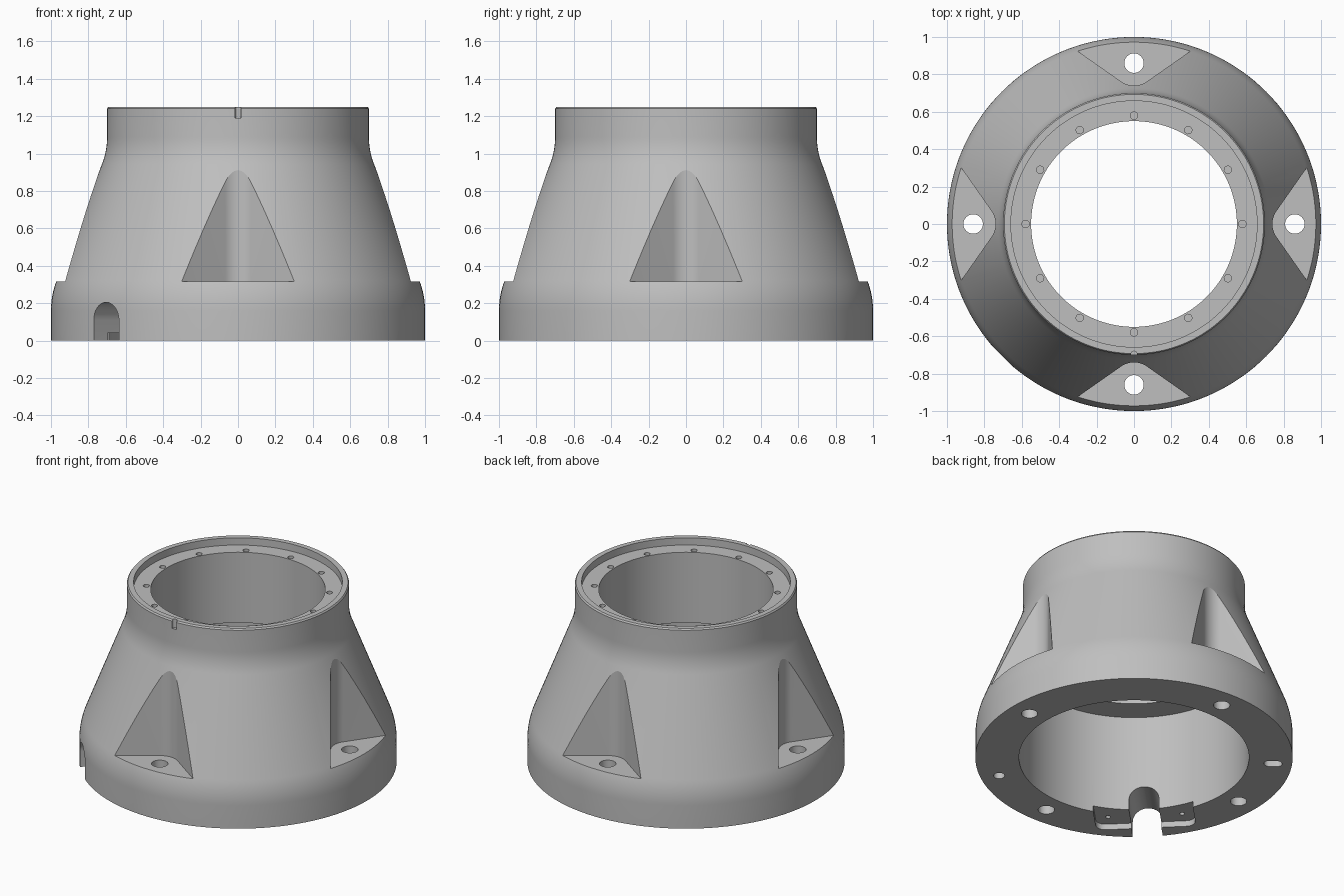
import bpy, bmesh
from math import sin, cos, pi, radians, sqrt
from mathutils import Matrix

cube = bpy.data.objects.get("Cube")
if cube:
    bpy.data.objects.remove(cube, do_unlink=True)

SEGMENTS = 144
TILT = radians(21.3)          # lean of the conical wall

grey = bpy.data.materials.new("cast_grey")
grey.use_nodes = True
colour = (0.52, 0.52, 0.52, 1)
grey.diffuse_color = colour
grey.node_tree.nodes["Principled BSDF"].inputs["Base Color"].default_value = colour


def arc(cx, cy, r, start, end, steps):
    return [(cx + r * cos(start + (end - start) * i / steps),
             cy + r * sin(start + (end - start) * i / steps)) for i in range(steps + 1)]


def circle(cx, cy, r, steps=32):
    return arc(cx, cy, r, 0, 2 * pi, steps)[:-1]


def to_object(name, bm):
    bmesh.ops.recalc_face_normals(bm, faces=bm.faces)
    mesh = bpy.data.meshes.new(name)
    bm.to_mesh(mesh)
    bm.free()
    mesh.materials.append(grey)
    obj = bpy.data.objects.new(name, mesh)
    bpy.context.collection.objects.link(obj)
    return obj


def lathe(name, profile):
    bm = bmesh.new()
    rings = [[bm.verts.new((r * cos(2 * pi * i / SEGMENTS), r * sin(2 * pi * i / SEGMENTS), z))
              for i in range(SEGMENTS)] for r, z in profile]
    for a, b in zip(rings, rings[1:] + rings[:1]):
        for i in range(SEGMENTS):
            j = (i + 1) % SEGMENTS
            bm.faces.new((a[i], a[j], b[j], b[i]))
    return to_object(name, bm)


def cut(body, outline, low, high, angle=90, radial=False):
    """Cut a prism; local +y points outward at the given angle.
    A radial prism has its outline in (sideways, z) and runs along local y."""
    bm = bmesh.new()
    ends = [[bm.verts.new((x, d, y) if radial else (x, y, d)) for x, y in outline]
            for d in (low, high)]
    bm.faces.new(ends[0])
    bm.faces.new(ends[1])
    for i in range(len(outline)):
        j = (i + 1) % len(outline)
        bm.faces.new((ends[0][i], ends[0][j], ends[1][j], ends[1][i]))
    bm.transform(Matrix.Rotation(radians(angle - 90), 4, 'Z'))
    cutter = to_object("cutter", bm)
    cutter.hide_render = True
    mod = body.modifiers.new("cut", 'BOOLEAN')
    mod.operation = 'DIFFERENCE'
    mod.solver = 'EXACT'
    mod.object = cutter
    bpy.context.view_layer.objects.active = body
    bpy.ops.object.modifier_apply(modifier=mod.name)
    bpy.data.objects.remove(cutter, do_unlink=True)


# Turned housing: flange, cone, neck, recessed rim, bore and lower cavity
profile = [(1, 0)]
profile += arc(0.55, 0.16, 0.45, 0, TILT, 8)
profile += arc(1.1, 1.089, 0.4, pi + TILT, pi, 8)
profile += [(0.7, 1.24), (0.693, 1.25), (0.658, 1.25), (0.658, 1.2),
            (0.55, 1.2), (0.55, 0.71), (0.725, 0.71), (0.725, 0)]
body = lathe("flared_housing", profile)

# Four rounded V pockets, each with a bolt hole through the flange
lean = radians(35)
vee = arc(0, 0.86, 0.12, -pi / 2 - lean, -pi / 2 + lean, 16)
tip_x, tip_y = vee[-1]
reach = 0.45
wide, deep = tip_x + reach * cos(lean), tip_y + reach * sin(lean)
vee += [(wide, deep), (wide, 1.3), (-wide, 1.3), (-wide, deep)]
for quarter in range(4):
    cut(body, vee, 0.315, 1.4, quarter * 90)
    cut(body, circle(0, 0.86, 0.052), -0.1, 0.5, quarter * 90)

# Twelve blind screw holes in the rim ledge
for i in range(12):
    cut(body, circle(0, 0.58, 0.02, 16), 1.14, 1.3, i * 30)

# Alignment groove at the front of the neck
cut(body, circle(0, 0.697, 0.017, 16), 1.19, 1.3, -90)

# Bracket recess under the flange, then the arched cable notch through it
recess = [(-0.315, 0.5), (0.315, 0.5)]
recess += arc(0.255, 0.83, 0.06, 0, pi / 2, 6) + arc(-0.255, 0.83, 0.06, pi / 2, pi, 6)
cut(body, recess, -0.1, 0.04, 225)
arch = [(-0.095, -0.1), (0.095, -0.1)] + arc(0, 0.11, 0.095, 0, pi, 16)
cut(body, arch, 0.5, 1.2, 225, radial=True)
for side in (-1, 1):
    cut(body, circle(side * 0.235, 0.8, 0.016, 16), -0.1, 0.12, 225)

# Blind dowel hole and dowel slot in the underside
cut(body, circle(0, 0.88, 0.036, 24), -0.1, 0.12, -55)
slot = arc(0.022, 0.88, 0.036, -pi / 2, pi / 2, 10) + arc(-0.022, 0.88, 0.036, pi / 2, 3 * pi / 2, 10)
slot = [(y - 0.88, x + 0.88) for x, y in slot]
cut(body, slot, -0.1, 0.12, 145)

# Smooth walls, crisp machined edges
bpy.ops.object.select_all(action='DESELECT')
body.select_set(True)
bpy.context.view_layer.objects.active = body
bpy.ops.object.shade_smooth_by_angle(angle=radians(20))
